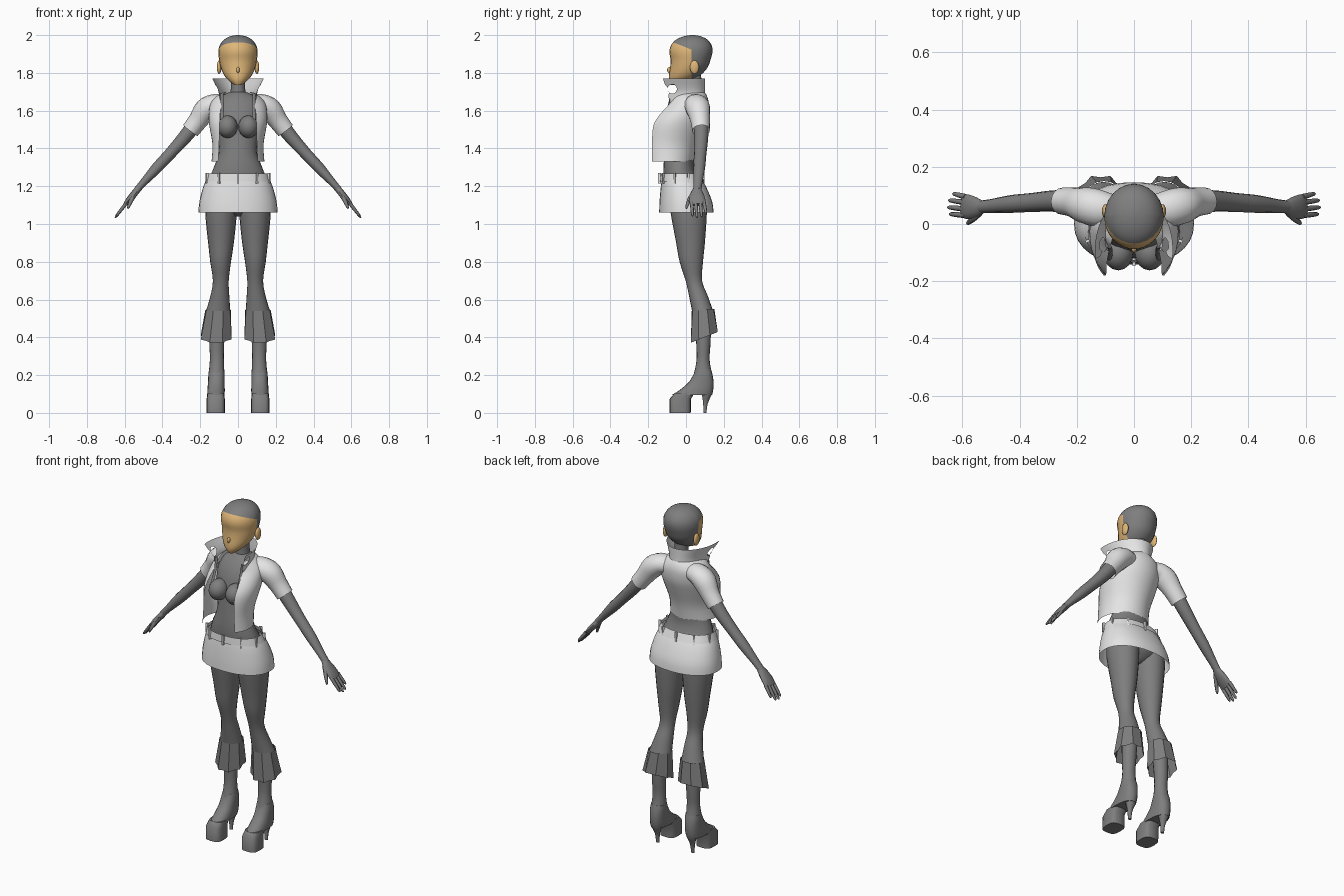
import bpy, bmesh
from math import sin, cos, pi, asin, radians, copysign
from mathutils import Vector, Matrix

if "Cube" in bpy.data.objects:
    bpy.data.objects.remove(bpy.data.objects["Cube"], do_unlink=True)


def material(name, rgb):
    m = bpy.data.materials.new(name)
    m.use_nodes = True
    m.diffuse_color = (*rgb, 1)
    m.node_tree.nodes["Principled BSDF"].inputs["Base Color"].default_value = (*rgb, 1)
    return m


GREY = material("mid grey", (.21, .21, .21))
WHITE = material("off white", (.78, .78, .78))
SKIN = material("tan skin", (.74, .47, .19))


def finish(name, bm, mats, mirror=False, angle=45):
    """Turn a bmesh into a shaded, optionally mirrored object."""
    bmesh.ops.recalc_face_normals(bm, faces=bm.faces)
    mesh = bpy.data.meshes.new(name)
    bm.to_mesh(mesh)
    bm.free()
    for m in mats:
        mesh.materials.append(m)
    mesh.shade_smooth()
    mesh.set_sharp_from_angle(angle=radians(angle))
    obj = bpy.data.objects.new(name, mesh)
    bpy.context.scene.collection.objects.link(obj)
    if mirror:
        obj.modifiers.new("Mirror", "MIRROR").merge_threshold = .0005
    return obj


def smooth_rows(rows, k):
    """Insert k-1 spline-interpolated rows between each pair of rows."""
    rows = [Vector(r) for r in rows]
    out = []
    for i in range(len(rows) - 1):
        b, c = rows[i], rows[i + 1]
        a, d = rows[max(i - 1, 0)], rows[min(i + 2, len(rows) - 1)]
        for j in range(k):
            t = j / k
            out.append(b + (c - a) * (t / 2) + (a * 2 - b * 5 + c * 4 - d) * (t * t / 2)
                       + (b * 3 - a - c * 3 + d) * (t ** 3 / 2))
    return out + [rows[-1]]


def skin_rings(rings, closed=True, caps=True):
    bm = bmesh.new()
    vs = [[bm.verts.new(p) for p in ring] for ring in rings]
    n = len(vs[0])
    for lo, hi in zip(vs, vs[1:]):
        for i in range(n if closed else n - 1):
            j = (i + 1) % n
            bm.faces.new((lo[i], lo[j], hi[j], hi[i]))
    if caps:
        bm.faces.new(vs[0])
        bm.faces.new(vs[-1])
    return bm


def loft_mesh(rows, n=20, p=1, caps=True, k=3):
    """Horizontal rings; row = height, centre x, half width, front y, back y."""
    power = lambda v: copysign(abs(v) ** p, v)
    rings = []
    for z, x, rx, yf, yb in smooth_rows(rows, k):
        angles = [2 * pi * i / n for i in range(n)]
        rings.append([(x + rx * power(cos(a)), (yf + yb) / 2 + (yb - yf) / 2 * power(sin(a)), z)
                      for a in angles])
    return skin_rings(rings, caps=caps)


def loft(name, rows, mat, mirror=False, **options):
    return finish(name, loft_mesh(rows, **options), [mat], mirror)


def limb(name, rows, mat, n=12, caps=True, k=3):
    """Mirrored tube along a path; row = x, y, z, thickness, breadth along y."""
    pts = smooth_rows(rows, k)
    rings = []
    for i, q in enumerate(pts):
        t = (pts[min(i + 1, len(pts) - 1)] - pts[max(i - 1, 0)])[:3]
        t = Vector(t).normalized()
        v = (Vector((0, 1, 0)) - t * t.y).normalized()
        u = v.cross(t)
        c = Vector(q[:3])
        rings.append([c + u * (q[3] * cos(2 * pi * j / n)) + v * (q[4] * sin(2 * pi * j / n))
                      for j in range(n)])
    return finish(name, skin_rings(rings, caps=caps), [mat], True)


def ball(name, centre, size, mat, mirror=True):
    bm = bmesh.new()
    bmesh.ops.create_uvsphere(bm, u_segments=16, v_segments=10, radius=1,
                              matrix=Matrix.LocRotScale(Vector(centre), None, Vector(size)))
    return finish(name, bm, [mat], mirror)


def half_shell(rows, n, k):
    """Open-fronted half coat; row = height, edge x, edge y, side x, back y."""
    rings = []
    for z, xe, yf, xs, yb in smooth_rows(rows, k):
        end = pi - asin(min(xe / xs, 1))
        rings.append([(xs * sin(end * i / n),
                       yb + (yf - yb) * (1 - cos(end * i / n)) / (1 - cos(end)), z)
                      for i in range(n + 1)])
    return skin_rings(rings, closed=False, caps=False)


# Head: the hairline is cut into the surface, then faces are coloured by side
head = loft_mesh([(1.735, 0, .018, -.08, -.04), (1.76, 0, .05, -.09, .03), (1.79, 0, .075, -.09, .08),
                  (1.83, 0, .092, -.084, .115), (1.87, 0, .1, -.082, .13), (1.91, 0, .104, -.088, .14),
                  (1.945, 0, .097, -.08, .136), (1.975, 0, .075, -.054, .115),
                  (1.993, 0, .043, -.015, .08), (2, 0, .008, .025, .045)], n=24)
hairline = Vector((0, -.05, 1.955))
slope = Vector((0, .4, 1))
temple = Vector((0, .03, 0))
for co, no in ((hairline, slope), (temple, Vector((0, 1, 0)))):
    bmesh.ops.bisect_plane(head, geom=head.verts[:] + head.edges[:] + head.faces[:],
                           plane_co=co, plane_no=no)
for f in head.faces:
    c = f.calc_center_median()
    f.material_index = int((c - hairline).dot(slope) > 0 or c.y > temple.y)
finish("head", head, [SKIN, GREY])
ball("nose", (0, -.086, 1.815), (.009, .014, .016), SKIN, False)
ball("ear", (.1, .045, 1.83), (.012, .024, .036), SKIN)

# Neck and body
loft("neck", [(1.64, 0, .06, -.01, .1), (1.69, 0, .04, .0, .085), (1.8, 0, .036, .0, .08)], GREY)
loft("torso", [(1.04, 0, .03, -.02, .05), (1.1, 0, .14, -.09, .11), (1.2, 0, .16, -.115, .09),
               (1.29, 0, .132, -.12, .045), (1.38, 0, .1, -.112, .045), (1.47, 0, .11, -.1, .075),
               (1.55, 0, .125, -.095, .1), (1.62, 0, .125, -.07, .105), (1.67, 0, .1, -.035, .1),
               (1.7, 0, .04, .0, .08)], GREY, n=24)
ball("breast", (.055, -.1, 1.515), (.053, .062, .06), GREY)
limb("chest_strap", [(.085, -.08, 1.69, .008, .004), (.083, -.095, 1.62, .008, .004),
                     (.085, -.125, 1.55, .008, .004)], GREY, n=6)

# Cropped open jacket, sleeves and collar
finish("jacket", half_shell([(1.33, .105, -.18, .14, .04), (1.42, .1, -.18, .135, .058),
                             (1.52, .097, -.173, .152, .095), (1.58, .095, -.138, .155, .115),
                             (1.64, .085, -.085, .145, .12), (1.675, .08, -.07, .115, .112),
                             (1.695, .075, -.05, .085, .1)], 16, 3), [WHITE], True, 60)
limb("sleeve", [(.08, .05, 1.635, .05, .055), (.125, .055, 1.632, .056, .065),
                (.17, .065, 1.605, .062, .064), (.21, .075, 1.55, .052, .052),
                (.252, .08, 1.495, .048, .047)], WHITE, n=16, caps=False)
collar = half_shell([(1.64, .085, -.085, .098, .105), (1.7, .1, -.1, .103, .1),
                     (1.77, .134, -.122, .136, .1)], 30, 6)
# Round eyelet in each collar wing
eyelet, size = Vector((-.073, 1.715)), .025
gone = [f for f in collar.faces if (f.calc_center_median().yz - eyelet).length < size]
bmesh.ops.delete(collar, geom=gone, context="FACES")
for v in collar.verts:
    away = v.co.yz - eyelet
    if v.is_boundary and 0 < away.length < size * 1.5:
        v.co.yz = eyelet + away.normalized() * size
finish("collar", collar, [WHITE], True, 60)

# Arms and hands
limb("arm", [(.23, .08, 1.525, .04, .04), (.29, .08, 1.45, .036, .037), (.36, .075, 1.372, .031, .033),
             (.43, .07, 1.297, .029, .031), (.5, .063, 1.22, .02, .024), (.535, .06, 1.18, .018, .022)], GREY)
limb("palm", [(.525, .06, 1.19, .017, .02), (.55, .058, 1.16, .018, .035), (.58, .06, 1.125, .015, .043),
              (.598, .063, 1.102, .01, .04)], GREY)
for finger, y, tip_y, reach in (("index", .03, .035, .95), ("middle", .052, .058, 1.05),
                                ("ring", .075, .083, 1), ("little", .095, .11, .75)):
    start, step = Vector((.588, y, 1.115)), Vector((.06, tip_y - y, -.078)) * reach
    limb(finger + "_finger", [(*(start + step * t), r, r) for t, r in
                              ((0, .01), (.5, .009), (.9, .007), (1, .003))], GREY, n=8, k=1)
limb("thumb", [(.54, .04, 1.165, .012, .014), (.562, .018, 1.13, .011, .011),
               (.578, .005, 1.095, .008, .008), (.583, .002, 1.08, .003, .003)], GREY, n=8)

# Skirt with a loose belt and belt loops
loft("skirt", [(1.06, 0, .21, -.142, .146), (1.12, 0, .204, -.14, .138), (1.2, 0, .183, -.133, .105),
               (1.255, 0, .157, -.125, .072)], WHITE, n=32, p=.9, caps=False)
loft("belt", [(1.225, 0, .174, -.137, .098), (1.268, 0, .16, -.134, .078)],
     WHITE, n=32, p=.9, caps=False, k=1)
loops = bmesh.new()
for i in range(10):
    a = 2 * pi * (i + .5) / 10
    spot = Vector((.171 * cos(a), -.024 + .116 * sin(a), 1.243))
    bmesh.ops.create_cube(loops, size=1, matrix=Matrix.Translation(spot)
                          @ Matrix.Rotation(a, 4, "Z") @ Matrix.Diagonal((.014, .01, .055, 1)))
finish("belt_loops", loops, [WHITE])

# Legs and flared cuffs
loft("leg", [(1.14, .088, .08, -.09, .11), (1.05, .09, .083, -.08, .11), (.9, .09, .068, -.052, .1),
             (.8, .092, .055, -.034, .09), (.7, .091, .042, -.002, .085), (.62, .096, .05, .016, .115),
             (.53, .106, .066, .034, .147)], GREY, mirror=True)
rings = []
for z, x, y, rx, ry, tilt in ((.545, .105, .09, .068, .06, .1), (.4, .116, .097, .088, .077, .4)):
    ring = []
    for i in range(16):
        a = 2 * pi * i / 16
        pleat = 1 if i % 2 or tilt < .2 else .86
        dy = ry * sin(a) * pleat
        ring.append((x + rx * cos(a) * pleat, y + dy, z + dy * tilt))
    rings.append(ring)
finish("trouser_flare", skin_rings(rings, caps=False), [GREY], True, 15)
loft("shin", [(.52, .105, .045, .045, .135), (.37, .112, .039, .054, .13), (.28, .112, .037, .056, .125),
              (.2, .114, .043, .04, .14)], GREY, mirror=True, n=16)

# Platform boots with stiletto heels
loft("boot_upper", [(.23, .113, .04, .05, .133), (.2, .114, .043, .038, .141), (.16, .115, .044, .012, .146),
                    (.12, .116, .046, -.035, .144), (.095, .117, .046, -.075, .138)],
     GREY, mirror=True, p=.85)
loft("boot_platform", [(0, .118, .049, -.087, .025), (.075, .118, .048, -.086, .027),
                       (.105, .117, .044, -.06, .045)], GREY, mirror=True, n=16, p=.6, k=1)
loft("boot_heel", [(.14, .115, .038, .07, .145), (.1, .115, .03, .082, .138), (.05, .115, .014, .09, .116),
                   (0, .115, .01, .092, .108)], GREY, mirror=True, n=10)
